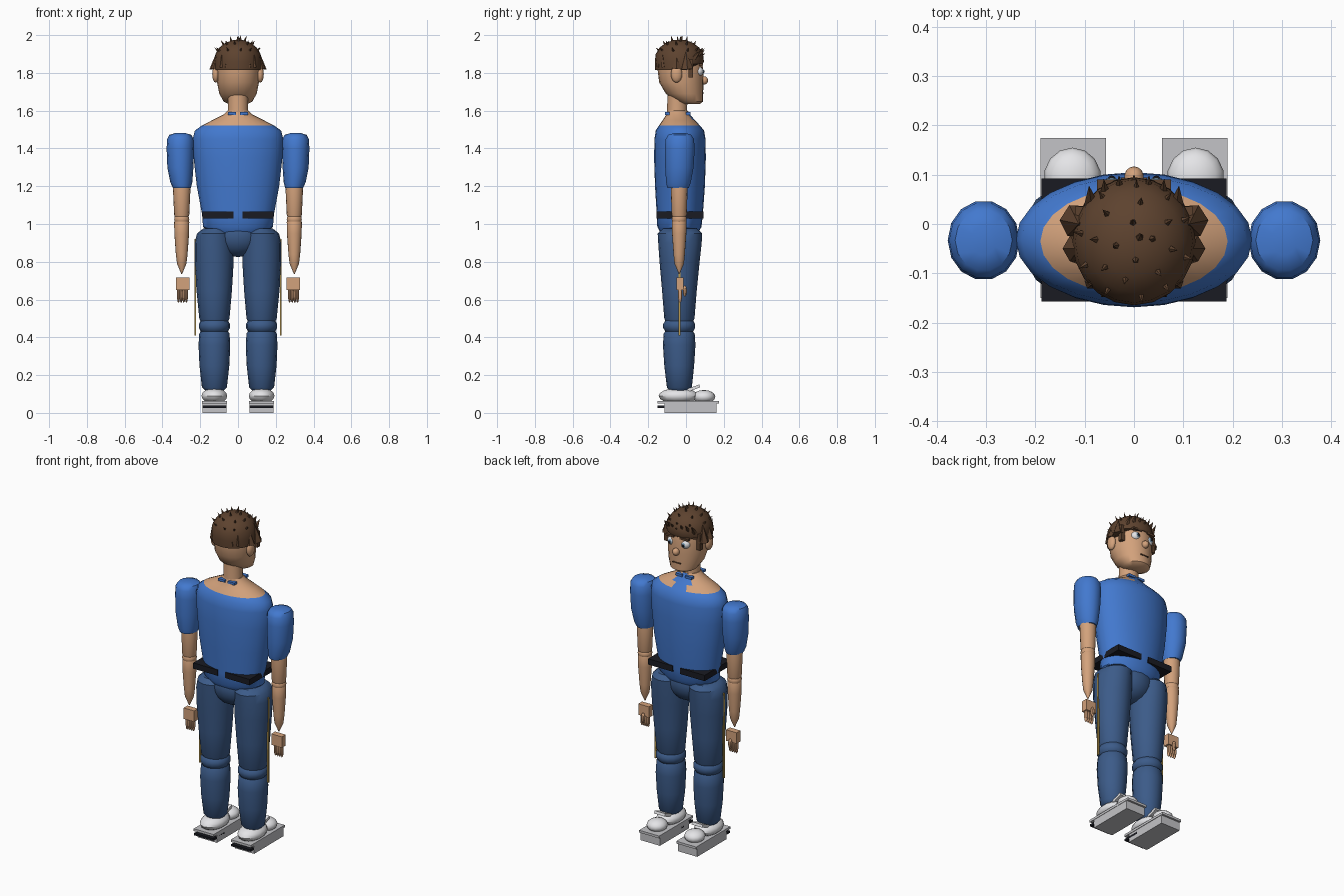
import bpy, bmesh, math, random
from mathutils import Vector, Matrix

if "Cube" in bpy.data.objects:
    bpy.data.objects.remove(bpy.data.objects["Cube"])
random.seed(4)


def material(name, *rgb):
    m = bpy.data.materials.new(name)
    m.use_nodes = True
    m.diffuse_color = (*rgb, 1)
    m.node_tree.nodes["Principled BSDF"].inputs["Base Color"].default_value = (*rgb, 1)
    return m


SKIN = material("skin", .65, .36, .2)
BLUE = material("shirt blue", .055, .19, .62)
JEANS = material("denim", .045, .105, .25)
HAIR = material("hair brown", .11, .055, .028)
BLACK = material("black", .01, .011, .016)
WHITE = material("white", .8, .8, .82)
GREY = material("sole grey", .55, .55, .57)
GOLD = material("gold seam", .5, .33, .08)
IRIS = material("eye blue", .2, .33, .45)


def finish(name, bm, mat, smooth=True):
    bmesh.ops.recalc_face_normals(bm, faces=bm.faces)
    mesh = bpy.data.meshes.new(name)
    bm.to_mesh(mesh)
    bm.free()
    ob = bpy.data.objects.new(name, mesh)
    bpy.context.collection.objects.link(ob)
    mesh.materials.append(mat)
    if smooth:
        bpy.ops.object.select_all(action='DESELECT')
        ob.select_set(True)
        bpy.context.view_layer.objects.active = ob
        bpy.ops.object.shade_smooth_by_angle(angle=math.radians(40))
    return ob


def loft(name, sections, mat, n=16):
    """Skin elliptical sections given as (z, x, y, radius x, radius y)."""
    bm = bmesh.new()
    rings = []
    for z, x, y, rx, ry in sections:
        turn = [2 * math.pi * i / n for i in range(n)]
        rings.append([bm.verts.new((x + rx * math.cos(a), y + ry * math.sin(a), z)) for a in turn])
    for lo, hi in zip(rings, rings[1:]):
        for i in range(n):
            j = (i + 1) % n
            bm.faces.new((lo[i], lo[j], hi[j], hi[i]))
    bm.faces.new(rings[0])
    bm.faces.new(rings[-1])
    return finish(name, bm, mat)


def ball(name, center, radii, mat, n=14):
    bm = bmesh.new()
    bmesh.ops.create_uvsphere(bm, u_segments=n, v_segments=n // 2 + 1, radius=1)
    bmesh.ops.transform(bm, matrix=Matrix.Translation(center) @ Matrix.Diagonal((*radii, 1)), verts=bm.verts)
    return finish(name, bm, mat)


def box(name, low, high, mat, tilt=0):
    lo, hi = Vector(low), Vector(high)
    bm = bmesh.new()
    bmesh.ops.create_cube(bm, size=1)
    m = Matrix.Translation((lo + hi) / 2) @ Matrix.Rotation(tilt, 4, 'X') @ Matrix.Diagonal((*(hi - lo), 1))
    bmesh.ops.transform(bm, matrix=m, verts=bm.verts)
    return finish(name, bm, mat, False)


def spike(name, base, tip, radius, mat=HAIR, sides=6):
    a, b = Vector(base), Vector(tip)
    d = b - a
    bm = bmesh.new()
    bmesh.ops.create_cone(bm, cap_ends=True, segments=sides, radius1=radius, radius2=0, depth=d.length)
    m = Matrix.Translation((a + b) / 2) @ d.to_track_quat('Z', 'Y').to_matrix().to_4x4()
    bmesh.ops.transform(bm, matrix=m, verts=bm.verts)
    return finish(name, bm, mat, False)


def sided(s, name, low, high, mat, tilt=0):
    """Box whose x range is mirrored to side s."""
    xs = sorted((s * low[0], s * high[0]))
    return box(name, (xs[0], *low[1:]), (xs[1], *high[1:]), mat, tilt)


# Torso: shirt with bare shoulders above the neckline
torso = loft("torso", [(.955, 0, -.035, .15, .1), (.985, 0, -.035, .185, .117), (1.05, 0, -.033, .19, .122),
                       (1.2, 0, -.032, .218, .132), (1.35, 0, -.032, .235, .137), (1.45, 0, -.032, .24, .135),
                       (1.495, 0, -.032, .228, .128), (1.522, 0, -.035, .19, .108), (1.55, 0, -.038, .135, .085),
                       (1.58, 0, -.042, .075, .062), (1.6, 0, -.045, .056, .054)], BLUE, 24)
torso.data.materials.append(SKIN)
for f in torso.data.polygons:
    c = f.center
    if c.z > 1.522 and not (c.y > .01 and abs(c.x) < .05):
        f.material_index = 1
for s in (-1, 1):
    for y in (-.1, .012):
        box("collar_scrap", (s * .032 - .022, y - .012, 1.578), (s * .032 + .022, y + .012, 1.592), BLUE)
loft("neck", [(1.56, 0, -.047, .058, .056), (1.6, 0, -.047, .054, .053), (1.7, 0, -.045, .054, .053)], SKIN)
ball("pelvis", (0, -.035, .94), (.135, .108, .115), JEANS, 18)

# Limbs and shoes, mirrored
for s in (-1, 1):
    x = s * .125
    loft("thigh", [(.46, x, -.035, .06, .06), (.5, x, -.035, .08, .08), (.65, s * .126, -.035, .094, .092),
                   (.8, s * .126, -.034, .103, .106), (.9, s * .126, -.032, .103, .115),
                   (.95, s * .122, -.032, .095, .118), (.975, s * .12, -.032, .065, .09)], JEANS)
    ball("knee", (x, -.036, .46), (.084, .086, .055), JEANS, 16)
    loft("shin", [(.115, x, -.035, .045, .05), (.135, x, -.035, .066, .066), (.25, x, -.036, .079, .079),
                  (.36, x, -.036, .084, .086), (.42, x, -.036, .08, .082), (.45, x, -.036, .06, .06)], JEANS)
    sided(s, "side_seam", (.222, -.04, .41), (.23, -.03, .92), GOLD)
    sided(s, "belt_half", (.025, -.157, 1.03), (.188, .092, 1.065), BLACK)

    sided(s, "sole", (.06, -.115, 0), (.188, .162, .055), GREY)
    sided(s, "sole_rim", (.057, -.15, .05), (.19, .174, .064), GREY)
    sided(s, "heel_stripe", (.06, -.15, .025), (.187, -.045, .038), BLACK)
    ball("shoe_body", (x, -.04, .09), (.07, .105, .042), WHITE)
    ball("shoe_toe", (x, .095, .085), (.058, .06, .036), WHITE)
    sided(s, "shoe_tongue", (.09, .0, .122), (.16, .075, .138), WHITE, .35)

    x = s * .305
    loft("sleeve", [(1.19, s * .297, -.042, .047, .058), (1.22, s * .3, -.04, .058, .067),
                    (1.3, s * .305, -.035, .069, .077), (1.4, x, -.033, .073, .081), (1.45, x, -.033, .07, .077),
                    (1.472, x, -.033, .058, .062), (1.482, x, -.033, .025, .03)], BLUE, 14)
    x = s * .298
    loft("upper_arm", [(1.02, x, -.036, .03, .03), (1.05, x, -.036, .04, .04), (1.2, x, -.036, .047, .045),
                       (1.25, x, -.036, .04, .04)], SKIN)
    ball("elbow", (x, -.036, 1.025), (.041, .04, .035), SKIN)
    loft("forearm", [(.735, x, -.036, .002, .002), (.79, x, -.036, .025, .025), (.84, x, -.036, .031, .03),
                     (.95, x, -.036, .039, .038), (1.01, x, -.036, .04, .039), (1.03, x, -.036, .03, .03)], SKIN)
    sided(s, "palm", (.257, -.05, .65), (.327, -.014, .716), SKIN)
    for i in range(4):
        ball("finger", (s * (.273 + i * .014), -.032, .626), (.009, .012, .044), SKIN, 8)
    ball("thumb", (s * .29, -.006, .645), (.012, .011, .03), SKIN, 8)

# Head and face
loft("head", [(1.635, 0, .028, .05, .045), (1.648, 0, .02, .076, .07), (1.69, 0, -.008, .099, .099),
              (1.75, 0, -.025, .111, .117), (1.82, 0, -.03, .116, .121), (1.9, 0, -.035, .108, .112),
              (1.95, 0, -.035, .06, .07)], SKIN, 20)
ball("nose", (0, .095, 1.76), (.02, .022, .022), SKIN)
box("mouth", (-.026, .075, 1.69), (.026, .094, 1.696), HAIR)
for s in (-1, 1):
    ball("ear", (s * .118, -.05, 1.793), (.019, .03, .045), SKIN)
    ball("eye", (s * .045, .066, 1.808), (.028, .026, .026), WHITE)
    ball("iris", (s * .045, .085, 1.808), (.014, .01, .014), IRIS, 10)
    ball("pupil", (s * .045, .092, 1.808), (.008, .006, .008), BLACK, 10)
    box("eyebrow", (s * .047 - .028, .068, 1.838), (s * .047 + .028, .09, 1.85), HAIR)
    box("sideburn", (s * .108 - .012, .012, 1.775), (s * .108 + .012, .036, 1.87), HAIR)
    spike("side_lock", (s * .115, .006, 1.818), (s * .112, .0, 1.915), .036)
    spike("side_lock", (s * .115, -.05, 1.82), (s * .112, -.05, 1.9), .03)

# Hair cap with the hairline raised over the forehead
hair = loft("hair_cap", [(1.815, 0, -.037, .125, .126), (1.86, 0, -.035, .125, .13), (1.9, 0, -.035, .119, .125),
                         (1.935, 0, -.035, .098, .104), (1.96, 0, -.035, .065, .07),
                         (1.974, 0, -.035, .025, .028)], HAIR, 20)
for v in hair.data.vertices:
    if v.co.z < 1.83 and v.co.y > .02:
        v.co.z = 1.848

# Hair spikes: crown rings, then fringe and nape rows
crown = Vector((0, -.035, 1.845))
for count, tilt in ((4, .3), (8, .65), (10, 1.0)):
    for i in range(count):
        a = 2 * math.pi * (i + random.uniform(-.2, .2)) / count + tilt
        d = Vector((math.sin(tilt) * math.cos(a), math.sin(tilt) * math.sin(a), math.cos(tilt)))
        tip = crown + d * .15 + Vector((0, 0, .008))
        tip.z = min(tip.z, 2)
        spike("crown_spike", crown + d * .115, tip, .011, sides=5)
spike("crown_tuft", (.01, -.03, 1.96), (.015, -.02, 2), .012, sides=5)
for i in range(7):
    x = (i - 3) * .029
    y = .085 - 3 * x * x
    spike("fringe_spike", (x, y - .02, 1.88), (x * 1.05, y + .016, random.uniform(1.9, 1.935)), .016, sides=5)
    spike("nape_spike", (x, -.15 + 4 * x * x, 1.83), (x, -.155 + 4 * x * x, 1.9), .014, sides=5)
